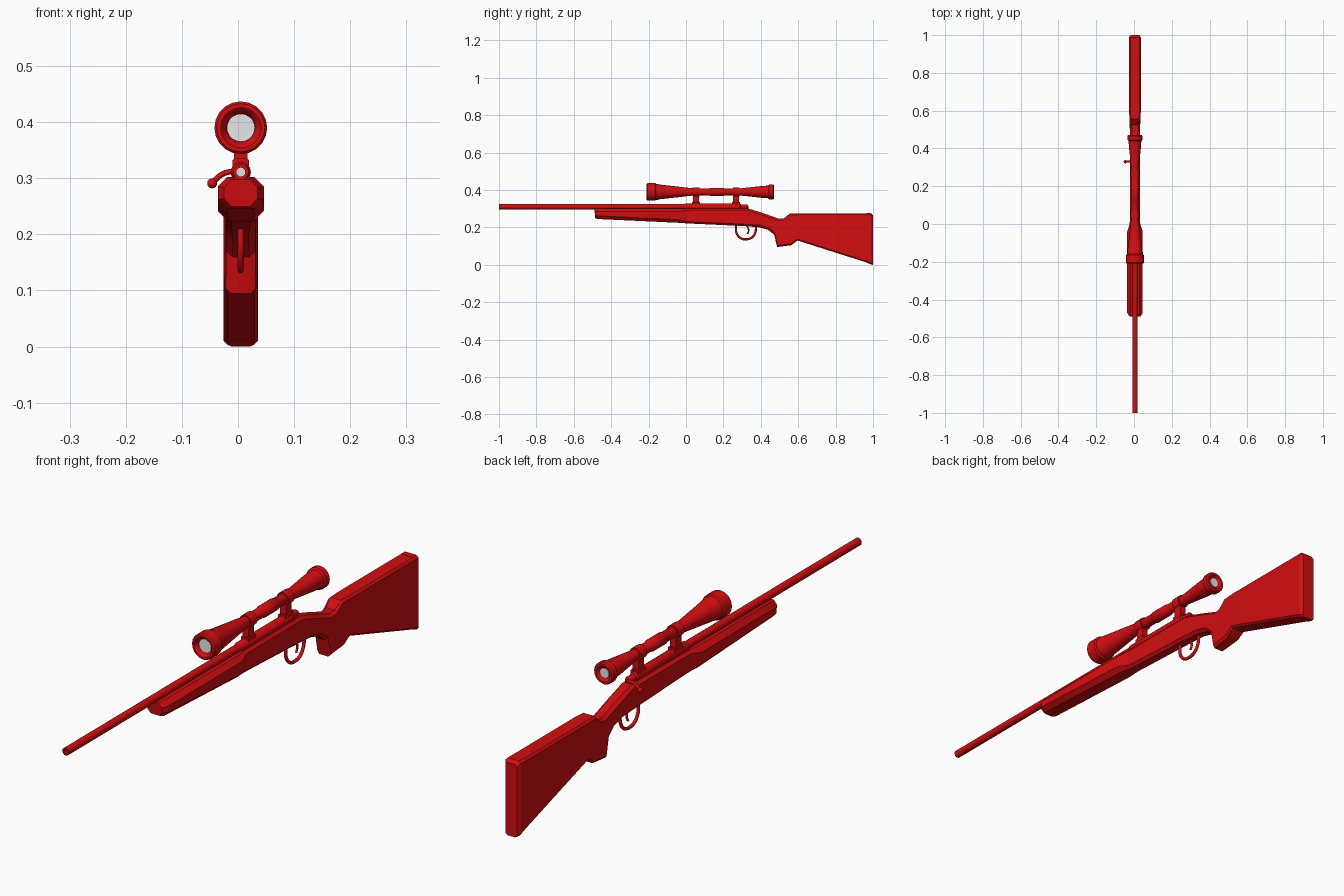
import bpy, bmesh, math
from mathutils import Vector

cube = bpy.data.objects.get("Cube")
if cube:
    bpy.data.objects.remove(cube, do_unlink=True)

CX = 0.005  # centre line; the bolt knob sticks out to one side


def material(name, rgb):
    m = bpy.data.materials.new(name)
    m.use_nodes = True
    m.diffuse_color = (*rgb, 1)
    m.node_tree.nodes["Principled BSDF"].inputs["Base Color"].default_value = (*rgb, 1)
    return m


RED = material("red", (0.65, 0.004, 0.005))
WHITE = material("white", (0.85, 0.85, 0.85))


def finish(name, bm, mat, angle=35):
    bmesh.ops.recalc_face_normals(bm, faces=bm.faces)
    mesh = bpy.data.meshes.new(name)
    bm.to_mesh(mesh)
    bm.free()
    ob = bpy.data.objects.new(name, mesh)
    bpy.context.collection.objects.link(ob)
    mesh.materials.append(mat)
    bpy.ops.object.select_all(action='DESELECT')
    ob.select_set(True)
    bpy.context.view_layer.objects.active = ob
    bpy.ops.object.shade_smooth_by_angle(angle=math.radians(angle))
    return ob


def bridge(bm, rings, caps=True):
    n = len(rings[0])
    for a, b in zip(rings, rings[1:]):
        for i in range(n):
            j = (i + 1) % n
            bm.faces.new((a[i], a[j], b[j], b[i]))
    if caps:
        bm.faces.new(rings[0])
        bm.faces.new(rings[-1])


def lathe(name, profile, z, mat=RED, n=20):
    """Revolve (y, radius) pairs around an axis along y."""
    bm = bmesh.new()
    rings = [[bm.verts.new((CX + r * math.cos(k * math.tau / n), y,
                            z + r * math.sin(k * math.tau / n)))
              for k in range(n)] for y, r in profile]
    bridge(bm, rings)
    return finish(name, bm, mat)


def loft(name, sections, cut=0.3):
    """Eight-sided sections: top (y, z), bottom (y, z), half width, chamfer."""
    bm = bmesh.new()
    rings = []
    for yt, zt, yb, zb, w, c in sections:
        top, bot = Vector((CX, yt, zt)), Vector((CX, yb, zb))
        t = min(c / (top - bot).length, cut)
        shape = [(-1, t), (-1, 1 - t), (-1 + c / w, 1), (1 - c / w, 1),
                 (1, 1 - t), (1, t), (1 - c / w, 0), (-1 + c / w, 0)]
        rings.append([bm.verts.new(bot.lerp(top, f) + Vector((s * w, 0, 0)))
                      for s, f in shape])
    bridge(bm, rings)
    return finish(name, bm, RED, 30)


def tube(name, points, radius):
    """Round rod through the points."""
    cu = bpy.data.curves.new(name, 'CURVE')
    cu.dimensions = '3D'
    cu.bevel_depth = radius
    cu.bevel_resolution = 2
    cu.resolution_u = 5
    cu.use_fill_caps = True
    sp = cu.splines.new('BEZIER')
    sp.bezier_points.add(len(points) - 1)
    for bp, p in zip(sp.bezier_points, points):
        bp.co = p
        bp.handle_left_type = bp.handle_right_type = 'AUTO'
    ob = bpy.data.objects.new(name, cu)
    bpy.context.collection.objects.link(ob)
    cu.materials.append(RED)
    return ob


# Stock: receiver bed, wrist, pistol grip and butt
loft("stock", [
    (-0.03, 0.302, -0.03, 0.224, 0.030, 0.010),
    (0.02, 0.302, 0.02, 0.221, 0.027, 0.010),
    (0.33, 0.302, 0.30, 0.208, 0.026, 0.010),
    (0.40, 0.281, 0.39, 0.201, 0.026, 0.012),
    (0.46, 0.260, 0.44, 0.187, 0.026, 0.012),
    (0.495, 0.247, 0.472, 0.160, 0.026, 0.011),
    (0.525, 0.249, 0.487, 0.095, 0.027, 0.009),
    (0.555, 0.275, 0.562, 0.105, 0.029, 0.008),
    (0.60, 0.275, 0.597, 0.130, 0.031, 0.007),
    (0.965, 0.275, 0.965, 0.013, 0.031, 0.007),
])
# Butt pad with bevelled rear edge
loft("butt_pad", [
    (0.965, 0.276, 0.965, 0.012, 0.031, 0.008),
    (0.988, 0.276, 0.988, 0.003, 0.031, 0.008),
    (1.0, 0.266, 1.0, 0.0, 0.024, 0.008),
])
# Wide fore-end under the barrel
loft("fore_end", [
    (-0.49, 0.298, -0.485, 0.250, 0.030, 0.014),
    (-0.47, 0.302, -0.47, 0.245, 0.041, 0.017),
    (-0.04, 0.302, -0.04, 0.225, 0.041, 0.017),
    (0.0, 0.302, 0.0, 0.224, 0.028, 0.010),
])

# Barrel with an open muzzle, then the receiver
BZ = 0.311
lathe("barrel", [(-0.9, 0.008), (-1.0, 0.008), (-1.0, 0.014), (0.05, 0.014)], BZ, n=16)
lathe("bore_end", [(-0.903, 0.008), (-0.901, 0.008)], BZ, WHITE, n=16)
lathe("receiver", [(-0.01, 0.014), (0.0, 0.018), (0.29, 0.018), (0.295, 0.013),
                   (0.325, 0.013), (0.33, 0.010)], BZ, n=16)

# Bolt handle and knob
tube("bolt_handle", [(CX, 0.33, 0.311), (-0.018, 0.33, 0.311),
                     (-0.033, 0.33, 0.304), (-0.046, 0.33, 0.291)], 0.005)
bm = bmesh.new()
bmesh.ops.create_uvsphere(bm, u_segments=14, v_segments=8, radius=0.009)
bmesh.ops.translate(bm, verts=bm.verts, vec=(-0.046, 0.33, 0.291))
finish("bolt_knob", bm, RED, 60)

# Telescopic sight: one turned body with recessed ends
SZ = 0.39
lathe("scope_body", [
    (-0.19, 0.025), (-0.20, 0.027), (-0.21, 0.036), (-0.21, 0.043), (-0.205, 0.047),
    (-0.165, 0.047), (-0.16, 0.042), (-0.15, 0.042), (-0.145, 0.040),
    (0.04, 0.019), (0.125, 0.019), (0.13, 0.022), (0.2, 0.022), (0.205, 0.019),
    (0.29, 0.019), (0.40, 0.031), (0.44, 0.034), (0.445, 0.040), (0.465, 0.040),
    (0.47, 0.036), (0.47, 0.028), (0.46, 0.018)], SZ)
lathe("front_lens", [(-0.196, 0.025), (-0.192, 0.025)], SZ, WHITE)
lathe("rear_lens", [(0.461, 0.018), (0.464, 0.018)], SZ, WHITE)

# Scope mounts: clamp ring, post and foot
for label, y in (("front", 0.053), ("rear", 0.268)):
    lathe(label + "_mount_ring", [(y - 0.018, 0.019), (y - 0.018, 0.024),
                                  (y + 0.018, 0.024), (y + 0.018, 0.019)], SZ)
    loft(label + "_mount_post", [
        (y - 0.016, 0.375, y - 0.016, 0.318, 0.012, 0.002),
        (y + 0.016, 0.375, y + 0.016, 0.318, 0.012, 0.002)])
    loft(label + "_mount_foot", [
        (y - 0.022, 0.335, y - 0.022, 0.318, 0.015, 0.003),
        (y + 0.022, 0.335, y + 0.022, 0.318, 0.015, 0.003)])

# Trigger guard and trigger
tube("trigger_guard", [(CX, 0.268, 0.21), (CX, 0.270, 0.170), (CX, 0.292, 0.143),
                       (CX, 0.322, 0.137), (CX, 0.352, 0.146), (CX, 0.370, 0.172),
                       (CX, 0.375, 0.206)], 0.006)
tube("trigger", [(CX, 0.325, 0.21), (CX, 0.335, 0.185), (CX, 0.328, 0.165)], 0.004)
